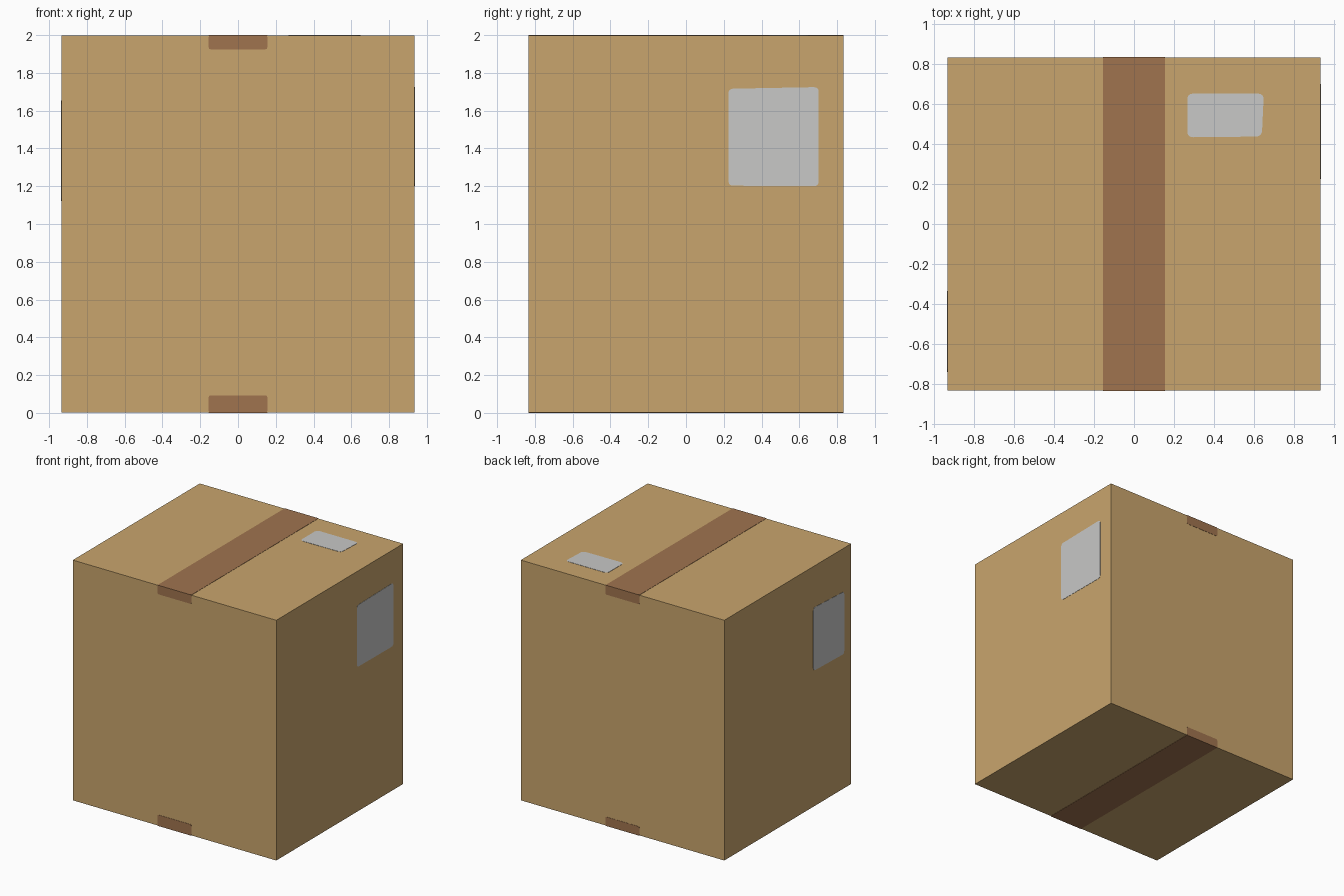
import bpy, bmesh
from mathutils import Vector

if "Cube" in bpy.data.objects:
    bpy.data.objects.remove(bpy.data.objects["Cube"])

HX, HY, H = 0.935, 0.833, 2.0   # half width, half depth, height
T = 0.002                       # how far plates stand proud of the box


def material(name, rgb):
    m = bpy.data.materials.new(name)
    m.diffuse_color = (*rgb, 1)
    m.use_nodes = True
    m.node_tree.nodes["Principled BSDF"].inputs["Base Color"].default_value = m.diffuse_color
    return m


CARD = material("cardboard tan", (0.584, 0.378, 0.153))
TAPE = material("tape brown", (0.352, 0.174, 0.078))
PAPER = material("label grey", (0.578, 0.578, 0.571))


def add_object(name, bm, mat):
    bmesh.ops.recalc_face_normals(bm, faces=bm.faces)
    me = bpy.data.meshes.new(name)
    bm.to_mesh(me)
    bm.free()
    me.materials.append(mat)
    ob = bpy.data.objects.new(name, me)
    bpy.context.collection.objects.link(ob)
    return ob


def rounded(corners, r, steps=4):
    """Outline of a polygon with each corner rounded by radius r."""
    pts = []
    n = len(corners)
    for i in range(n):
        p = Vector(corners[i])
        a = p + (Vector(corners[i - 1]) - p).normalized() * r
        b = p + (Vector(corners[(i + 1) % n]) - p).normalized() * r
        for k in range(steps + 1):
            t = k / steps
            pts.append(a * (1 - t) ** 2 + p * 2 * t * (1 - t) + b * t * t)
    return pts


def plate(name, outline, axis, level, mat):
    """Thin plate lying on the plane axis = level, standing out from the box."""
    sign = 1 if level > 0.01 else -1

    def place(p, d):
        c = [p[0], p[1]]
        c.insert(axis, d)
        return c

    bm = bmesh.new()
    face = bm.faces.new([bm.verts.new(place(p, level - sign * T)) for p in outline])
    ext = bmesh.ops.extrude_face_region(bm, geom=[face])
    move = Vector((0, 0, 0))
    move[axis] = sign * 2 * T
    bmesh.ops.translate(bm, vec=move, verts=[v for v in ext["geom"] if isinstance(v, bmesh.types.BMVert)])
    return add_object(name, bm, mat)


def rect(u0, v0, u1, v1):
    return [(u0, v0), (u1, v0), (u1, v1), (u0, v1)]


# box body
bm = bmesh.new()
bmesh.ops.create_cube(bm, size=1)
bmesh.ops.scale(bm, vec=(2 * HX, 2 * HY, H - 2 * T), verts=bm.verts)
bmesh.ops.translate(bm, vec=(0, 0, H / 2), verts=bm.verts)
add_object("cardboard_box", bm, CARD)

# tape along the top and bottom seams
W = 0.155
plate("top_tape", rect(-W, -HY, W, HY), 2, H - T, TAPE)
plate("bottom_tape", rect(-W, -HY, W, HY), 2, T, TAPE)

# tape ends folded over the front and back
for side, y, low, high in (("front", -HY, 0.092, 0.075), ("back", HY, 0.075, 0.078)):
    plate(side + "_upper_tape_end", rounded(rect(-W, H - high, W, H), 0.01), 1, y, TAPE)
    plate(side + "_lower_tape_end", rounded(rect(-W, 0, W, low), 0.01), 1, y, TAPE)

# paper labels on the top, right and left
plate("top_label", rounded([(0.267, 0.434), (0.64, 0.438), (0.65, 0.653), (0.267, 0.653)], 0.03), 2, H - T, PAPER)
plate("right_label", rounded([(0.225, 1.203), (0.702, 1.2), (0.702, 1.725), (0.225, 1.716)], 0.025), 0, HX, PAPER)
plate("left_label", rounded([(-0.74, 1.12), (-0.335, 1.13), (-0.335, 1.655), (-0.74, 1.637)], 0.025), 0, -HX, PAPER)
